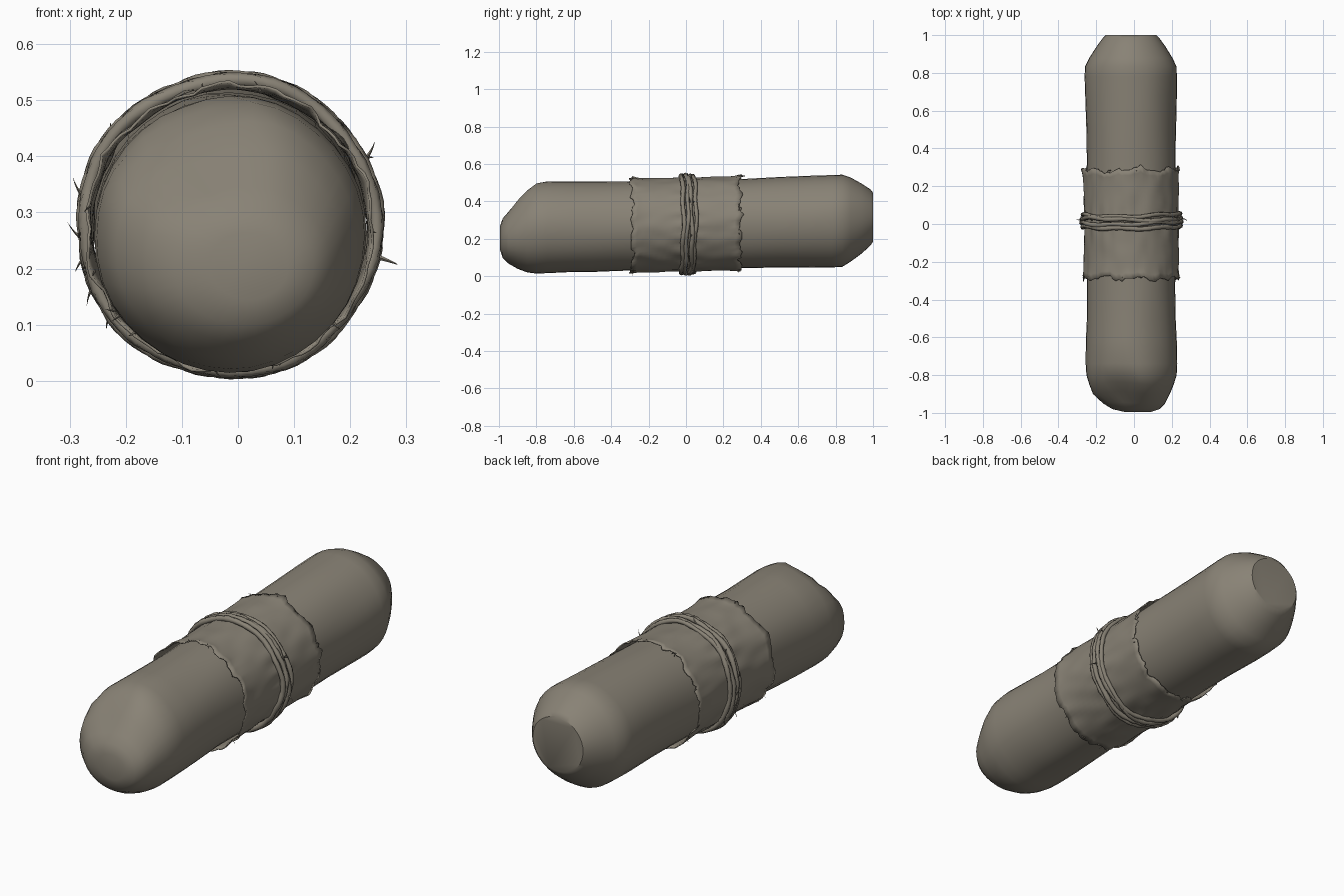
import bpy, bmesh, math, random
from mathutils import Vector, noise

if "Cube" in bpy.data.objects:
    bpy.data.objects.remove(bpy.data.objects["Cube"])

random.seed(4)
TAU = math.tau
CX = -0.015

mat = bpy.data.materials.new("weathered cloth")
mat.diffuse_color = (0.25, 0.225, 0.18, 1)
mat.use_nodes = True
mat.node_tree.nodes["Principled BSDF"].inputs["Base Color"].default_value = mat.diffuse_color


def axis_z(y):
    """Height of the slightly tilted roll axis."""
    return 0.277 + 0.017 * y / 0.8


def finish(name, bm, angle=50):
    bmesh.ops.recalc_face_normals(bm, faces=bm.faces)
    me = bpy.data.meshes.new(name)
    bm.to_mesh(me)
    bm.free()
    me.materials.append(mat)
    ob = bpy.data.objects.new(name, me)
    bpy.context.collection.objects.link(ob)
    bpy.ops.object.select_all(action='DESELECT')
    bpy.context.view_layer.objects.active = ob
    ob.select_set(True)
    bpy.ops.object.shade_smooth_by_angle(angle=math.radians(angle))
    return ob


def loft(bm, rings, closed=False, caps=False):
    """Skin a list of point rings."""
    vs = [[bm.verts.new(p) for p in r] for r in rings]
    n = len(vs[0])
    pairs = list(zip(vs, vs[1:])) + ([(vs[-1], vs[0])] if closed else [])
    for a, b in pairs:
        for i in range(n):
            j = (i + 1) % n
            bm.faces.new((a[i], a[j], b[j], b[i]))
    if caps:
        bm.faces.new(vs[0])
        bm.faces.new(vs[-1])


# Rolled body: y, centre x, centre z, radius x, radius z
sections = [
    (-0.995, 0.02, 0.205, 0.07, 0.06), (-0.98, 0.01, 0.205, 0.125, 0.105),
    (-0.95, 0.0, 0.21, 0.165, 0.14), (-0.90, CX, 0.232, 0.205, 0.19),
    (-0.85, CX, 0.248, 0.225, 0.225), (-0.80, CX, 0.257, 0.24, 0.242),
    (-0.74, CX, 0.261, 0.243, 0.245), (-0.62, CX, 0.262, 0.24, 0.243),
    (-0.5, CX, 0.264, 0.235, 0.242), (-0.35, CX, 0.268, 0.234, 0.237),
    (-0.2, CX, 0.272, 0.236, 0.237), (0, CX, 0.277, 0.237, 0.237),
    (0.2, CX, 0.28, 0.237, 0.237), (0.35, CX, 0.283, 0.235, 0.24),
    (0.5, CX, 0.288, 0.236, 0.243), (0.68, CX, 0.293, 0.242, 0.246),
    (0.78, CX, 0.295, 0.244, 0.248), (0.835, CX, 0.297, 0.242, 0.247),
    (0.88, CX, 0.303, 0.22, 0.225), (0.94, CX, 0.308, 0.183, 0.185),
    (0.985, CX, 0.314, 0.15, 0.15), (1.0, CX, 0.316, 0.135, 0.13)]
rings = []
for y, cx, cz, rx, rz in sections:
    ring = []
    for i in range(36):
        a = TAU * i / 36
        w = 1 + 0.02 * noise.noise(Vector((math.cos(a), y * 2.5, math.sin(a))) * 1.6)
        p = Vector((cx + rx * w * math.cos(a), y, cz + rz * w * math.sin(a)))
        # Crumpled hollow on the front upper left shoulder
        d = (p - Vector((-0.09, -0.87, 0.43))).length
        dent = 0.035 * max(0, 1 - d / 0.17)
        dent += 0.02 * max(0, 1 - d / 0.2) * noise.noise(p * 16)
        p += Vector((0.1, 0.5, -0.8)) * dent
        ring.append(p)
    rings.append(ring)
bm = bmesh.new()
loft(bm, rings, caps=True)
finish("rolled_body", bm, 40)

# Cloth wrap with ragged, slightly flared ends and gathered folds
rings = []
N, M = 96, 20
for k in range(M + 1):
    t = 2 * k / M - 1
    ring = []
    for i in range(N):
        a = TAU * i / N
        c, s = math.cos(a), math.sin(a)
        side = 1 if t > 0 else -1
        q = Vector((c * 3, s * 3, side * 5))
        rag = 0.028 * noise.noise(q) + 0.018 * noise.noise(q * 4)
        y = t * 0.288 + side * rag * abs(t) ** 4
        r = 0.25 + 0.006 * noise.noise(Vector((c * 4, s * 4, y * 9)))
        r += 0.007 * abs(t) ** 6 + 0.012 * abs(t) ** 10 * noise.noise(q * 2.5)
        r += 0.004 * math.cos(a * 17 + 2 * math.sin(a * 3)) * math.exp(-((y - 0.01) / 0.08) ** 2)
        r = max(r, 0.243)
        ring.append((CX + r * c, y, axis_z(y) + r * s))
    rings.append(ring)
bm = bmesh.new()
loft(bm, rings)
wrap = finish("cloth_wrap", bm)
sol = wrap.modifiers.new("thickness", 'SOLIDIFY')
sol.thickness = 0.005
sol.offset = -1

# Twine coils: wavering loops lying side by side and crossing
bm = bmesh.new()
for y0, rad, thick, amp in [(-0.018, 0.259, 0.013, 0.006), (0.004, 0.263, 0.012, 0.008),
                            (0.026, 0.260, 0.013, 0.007), (0.046, 0.258, 0.011, 0.008)]:
    ph = random.uniform(0, TAU)
    rings = []
    for i in range(84):
        a = TAU * i / 84
        c, s = math.cos(a), math.sin(a)
        y = y0 + amp * math.sin(2 * a + ph) + 0.004 * math.sin(7 * a + ph)
        r = rad + 0.003 * math.sin(5 * a + ph)
        th = thick * (1 + 0.25 * noise.noise(Vector((c * 6, s * 6, y0 * 90))))
        ring = []
        for j in range(7):
            b = TAU * j / 7 + a * 4
            rr = r + th * math.cos(b)
            ring.append((CX + rr * c, y + th * math.sin(b), 0.277 + rr * s))
        rings.append(ring)
    # Close the loop with the section twist returning to its start
    loft(bm, rings, closed=True)
finish("twine_coils", bm, 60)

# Frayed fibres: tapered curling blades around twine and wrap edges
bm = bmesh.new()


def fibre(a, y, r, length, lean, width=0.005):
    c, s = math.cos(a), math.sin(a)
    out, tan = Vector((c, 0, s)), Vector((-s, 0, c))
    base = Vector((CX, y, axis_z(y))) + out * r
    curl = random.uniform(-0.3, 0.3)
    rings = []
    for k in range(5):
        t = k / 4
        p = base + (out * t * (1 - 0.3 * t) + tan * lean * t
                    + Vector((0, curl * t * t, 0))) * length
        w = width * (1 - 0.9 * t)
        rings.append([p + tan * w, p + Vector((0, w, 0)), p - tan * w, p - Vector((0, w, 0))])
    loft(bm, rings, caps=True)


for deg, y, length, lean in [(-12, 0.03, 0.065, -0.1), (25, 0.02, 0.05, 0.5),
                             (27, 0.04, 0.03, -0.3), (170, 0.0, 0.04, -0.9),
                             (186, 0.02, 0.035, -1.0), (192, 0.03, 0.035, 0.7),
                             (203, 0.0, 0.04, 0.8), (216, 0.04, 0.035, 0.6),
                             (142, 0.02, 0.025, -0.5), (100, 0.01, 0.02, -1.0)]:
    fibre(math.radians(deg), y, 0.262, length, lean)
for side in (-1, 1):
    for i in range(12):
        fibre(random.uniform(0, TAU), side * 0.283, 0.25,
              random.uniform(0.015, 0.025), random.uniform(-1, 1), 0.003)
finish("frayed_fibres", bm, 60)
